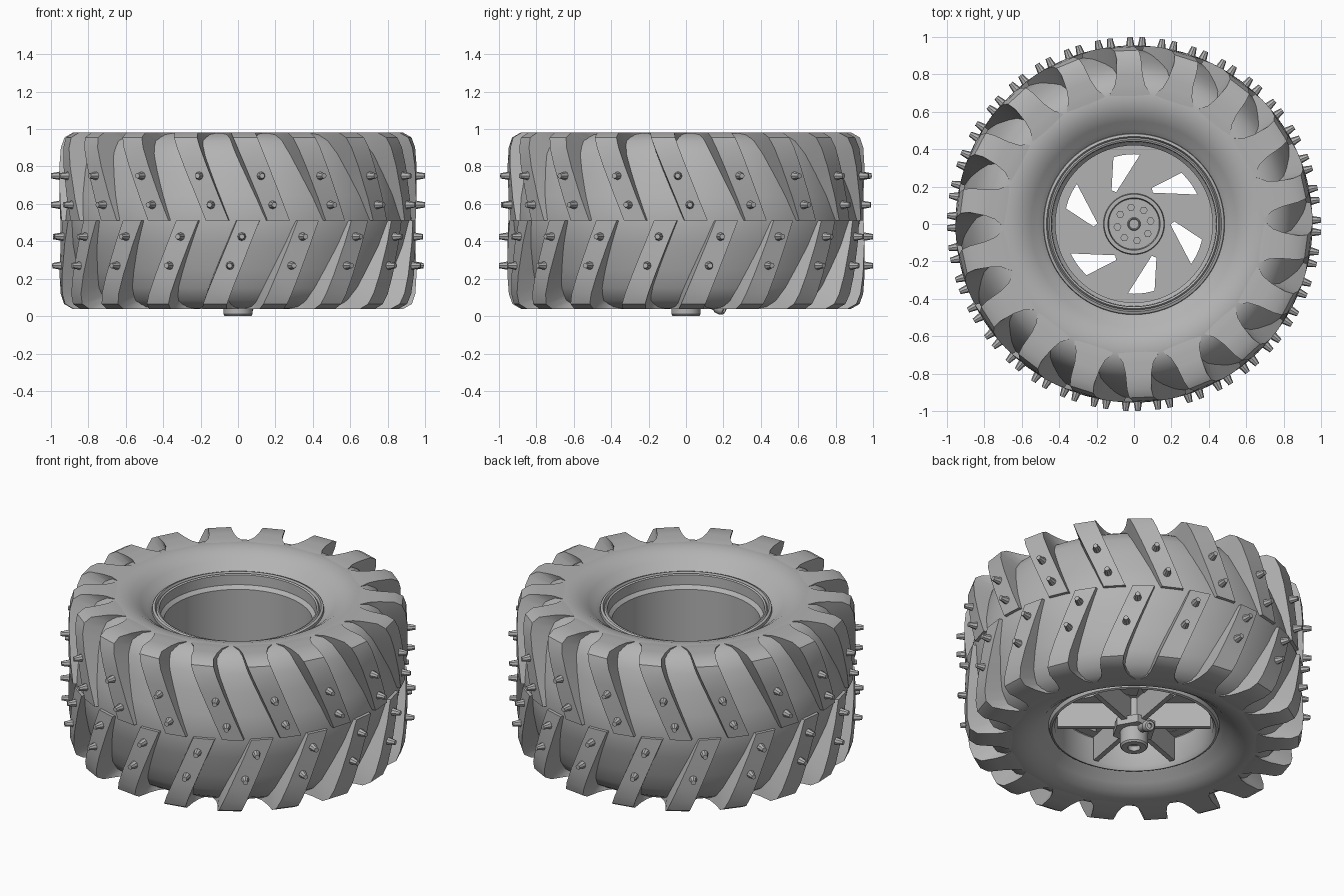
import bpy, bmesh
from math import radians, sin, cos, pi
from mathutils import Matrix, Vector

cube = bpy.data.objects.get("Cube")
if cube:
    bpy.data.objects.remove(cube)

grey = bpy.data.materials.new("plain_grey")
grey.use_nodes = True
grey.diffuse_color = (0.45, 0.45, 0.45, 1)
grey.node_tree.nodes["Principled BSDF"].inputs["Base Color"].default_value = (0.45, 0.45, 0.45, 1)

MID = 0.51       # height of the tyre centre plane
LUGS = 18
PITCH = 360 / LUGS


def finish(name, bm, smooth=None):
    bmesh.ops.recalc_face_normals(bm, faces=bm.faces)
    mesh = bpy.data.meshes.new(name)
    bm.to_mesh(mesh)
    bm.free()
    mesh.materials.append(grey)
    obj = bpy.data.objects.new(name, mesh)
    bpy.context.collection.objects.link(obj)
    if smooth:
        bpy.ops.object.select_all(action='DESELECT')
        obj.select_set(True)
        bpy.context.view_layer.objects.active = obj
        bpy.ops.object.shade_smooth_by_angle(angle=radians(smooth))
    return obj


def polar(r, deg, z):
    return Vector((r * cos(radians(deg)), r * sin(radians(deg)), z))


def lathe(name, profile, steps=72, closed=True, smooth=35):
    """Turn an (r, z) profile around the axle."""
    bm = bmesh.new()
    rings = [[bm.verts.new(polar(r, 360 * s / steps, z)) for r, z in profile] for s in range(steps)]
    n = len(profile)
    for s in range(steps):
        a, b = rings[s], rings[(s + 1) % steps]
        for i in range(n if closed else n - 1):
            j = (i + 1) % n
            bm.faces.new((a[i], a[j], b[j], b[i]))
    bmesh.ops.remove_doubles(bm, verts=bm.verts, dist=1e-5)
    return finish(name, bm, smooth)


def prism(bm, points, z0, z1, turn=0):
    """Upright prism over a plan outline, turned about the axle."""
    rot = Matrix.Rotation(radians(turn), 3, 'Z')
    low = [bm.verts.new(rot @ Vector((x, y, z0))) for x, y in points]
    top = [bm.verts.new(rot @ Vector((x, y, z1))) for x, y in points]
    bm.faces.new(low)
    bm.faces.new(top)
    for i in range(len(points)):
        j = (i + 1) % len(points)
        bm.faces.new((low[i], low[j], top[j], top[i]))


def ngon(x, y, r, sides):
    return [(x + r * cos(2 * pi * i / sides), y + r * sin(2 * pi * i / sides)) for i in range(sides)]


# Tyre carcass: upper half profile mirrored about the centre plane
half = [(0.47, 0.86), (0.485, 0.88), (0.51, 0.895), (0.55, 0.932), (0.6, 0.964), (0.65, 0.978), (0.7, 0.98),
        (0.74, 0.97), (0.795, 0.935), (0.84, 0.87), (0.872, 0.77), (0.908, 0.64), (0.93, MID)]
lathe("tyre_carcass", half + [(r, 2 * MID - z) for r, z in reversed(half[:-1])])


# Tread lugs: slanted bars wrapping over the shoulder (top r, z, base r, z, half width)
ROWS = [(0.95, 0.51, 0.9, 0.51, 3.7), (0.955, 0.63, 0.88, 0.62, 3.7), (0.955, 0.8, 0.83, 0.76, 3.8),
        (0.948, 0.9, 0.8, 0.84, 3.9), (0.93, 0.955, 0.77, 0.89, 4.0), (0.885, 0.981, 0.75, 0.92, 4.2),
        (0.8, 0.983, 0.74, 0.94, 5.0), (0.745, 0.983, 0.72, 0.95, 6.3), (0.715, 0.982, 0.7, 0.96, 8.2),
        (0.69, 0.979, 0.69, 0.96, 9.4)]


def slant(z):
    return -76.7 - 11.5 * (z - MID) / 0.47


def lug_ring(name, side, shift):
    bm = bmesh.new()
    flip = lambda z: MID + side * (z - MID)
    for n in range(LUGS):
        strips = []
        for r, z, rb, zb, w in ROWS:
            a = slant(z) + shift + n * PITCH
            strips.append([bm.verts.new(polar(q, a + d, flip(h)))
                           for q, h, d in ((rb, zb, -w - 0.5), (r, z, -w), (r, z, w), (rb, zb, w + 0.5))])
        for a, b in zip(strips, strips[1:]):
            for i in range(4):
                j = (i + 1) % 4
                bm.faces.new((a[i], a[j], b[j], b[i]))
        bm.faces.new(strips[0])
        bm.faces.new(strips[-1])
    finish(name, bm, 35)


def stud_ring(name, side, shift):
    bm = bmesh.new()
    for n in range(LUGS):
        for z in (0.75, 0.595):
            a = slant(z) + shift + n * PITCH
            place = (Matrix.Translation(polar(0.967, a, MID + side * (z - MID)))
                     @ Matrix.Rotation(radians(a), 4, 'Z') @ Matrix.Rotation(pi / 2, 4, 'Y'))
            bmesh.ops.create_cone(bm, cap_ends=True, segments=8, radius1=0.026,
                                  radius2=0.014, depth=0.066, matrix=place)
    finish(name, bm)


for label, side, shift in (("upper", 1, 0), ("lower", -1, -PITCH / 2)):
    lug_ring(label + "_tread_lugs", side, shift)
    stud_ring(label + "_studs", side, shift)

# Rim barrel with stepped lips
lathe("rim_barrel", [(0.49, 0.85), (0.482, 0.895), (0.468, 0.9), (0.46, 0.885), (0.452, 0.895), (0.442, 0.89),
                     (0.44, 0.83), (0.42, 0.81), (0.42, 0.3), (0.44, 0.28), (0.445, 0.14), (0.462, 0.115),
                     (0.475, 0.12), (0.49, 0.17)])

# Wheel face: outer ring, centre plate, six swept spokes with radial fins behind
FACE0, FACE1 = 0.28, 0.33
lathe("face_ring", [(0.373, FACE0), (0.373, FACE1), (0.43, FACE1), (0.43, FACE0)])
lathe("centre_plate", [(0, FACE0), (0, FACE1), (0.195, FACE1), (0.195, FACE0)], closed=False)
lathe("hub_cap", [(0, 0.337), (0.025, 0.337), (0.03, 0.342), (0.035, 0.335), (0.135, 0.335), (0.14, 0.36),
                  (0.16, 0.36), (0.165, 0.32)], closed=False, smooth=25)

w0, w1, w2, w3 = [Vector(p) for p in ((-0.11, 0.355), (0.035, 0.375), (-0.095, 0.17), (-0.12, 0.18))]
step = Matrix.Rotation(-pi / 3, 2)
outline = [w2, w1, w1 * 1.08, (step @ w0) * 1.08, step @ w0, step @ w3, step @ w2, w2 * 0.5]
spokes, fins, bolts = bmesh.new(), bmesh.new(), bmesh.new()
for i in range(6):
    prism(spokes, outline, FACE0 + 0.002, FACE1 - 0.002, i * 60)
    prism(fins, [(0.04, -0.015), (0.43, -0.015), (0.43, 0.015), (0.04, 0.015)], 0.13, FACE0 + 0.01, 20 + i * 60)
finish("spokes", spokes)
finish("spoke_fins", fins)

# Eight cap bolts
for i in range(8):
    a = radians(100 + 45 * i)
    prism(bolts, ngon(0.09 * cos(a), 0.09 * sin(a), 0.021, 6), 0.33, 0.355)
finish("cap_bolts", bolts)

# Rear hub with bored end, collar nut and tilted drive pin
lathe("rear_hub", [(0, 0.03), (0.035, 0.03), (0.035, 0), (0.07, 0), (0.078, 0.01), (0.078, 0.13),
                   (0.062, 0.14), (0.062, 0.29)], steps=32, closed=False)
collar = bmesh.new()
prism(collar, ngon(0, 0, 0.125, 6), 0.1, 0.15)
finish("hub_collar", collar)
pin = lathe("drive_pin", [(0, 0.145), (0.014, 0.145), (0.014, 0.17), (0.026, 0.17), (0.034, 0.155),
                          (0.034, 0.125), (0.026, 0.115), (0.026, 0), (0, 0)], steps=16, closed=False)
pin.location = (0, 0.06, 0.1)
pin.rotation_mode = 'QUATERNION'
pin.rotation_quaternion = Vector((0.05, 0.13, -0.06)).to_track_quat('Z', 'Y')
